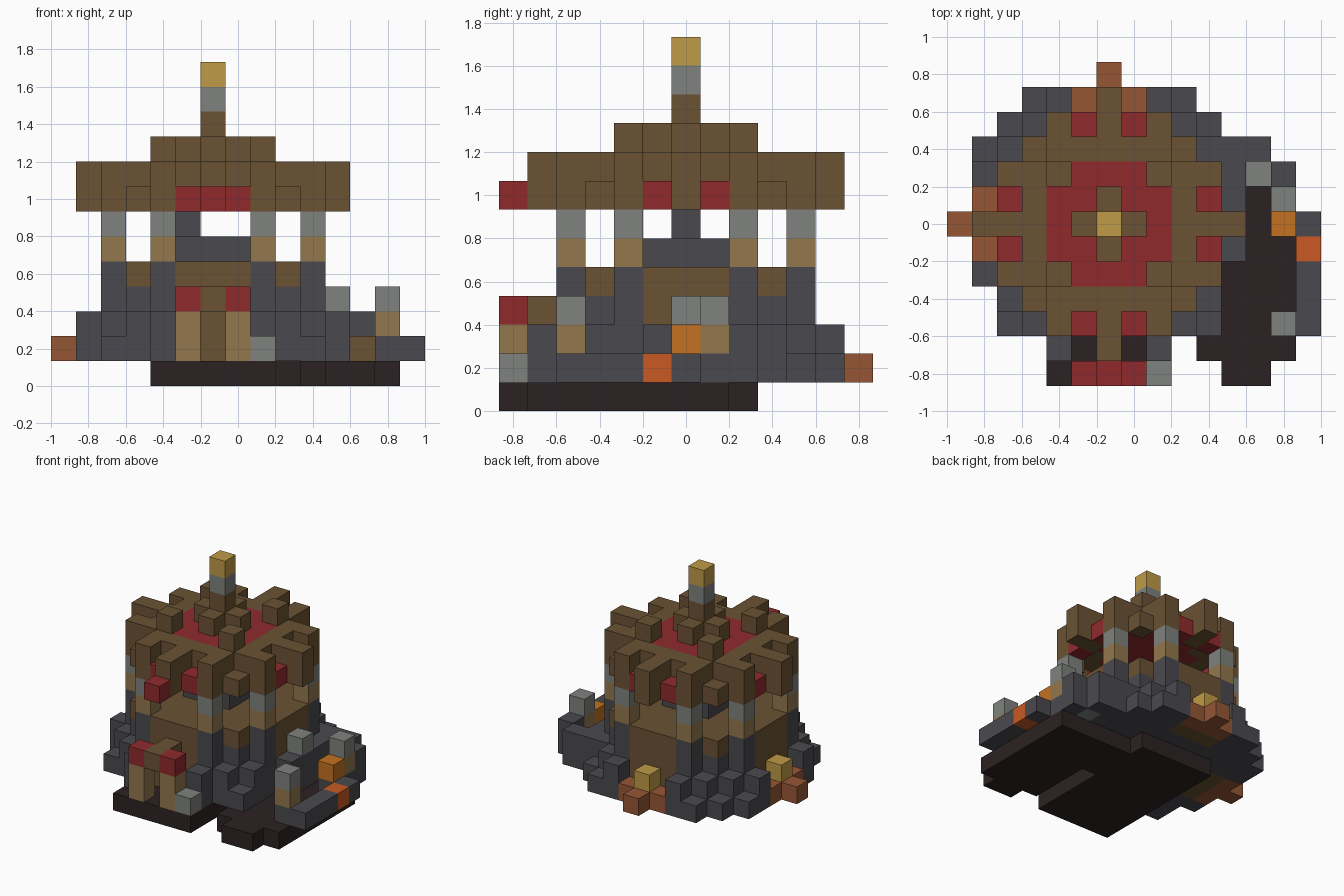
import bpy, bmesh
from mathutils import Vector

if "Cube" in bpy.data.objects:
    bpy.data.objects.remove(bpy.data.objects["Cube"])

S = 2 / 15                      # block size
ORIGIN = Vector((-S, 0, S / 2))  # centre of the tower's lowest block

COLOURS = {
    "timber brown": (107, 82, 51), "dark stone": (74, 74, 79), "black earth": (44, 34, 34),
    "tan wood": (146, 119, 77), "light stone": (126, 130, 125), "cloth red": (144, 42, 45),
    "gold": (190, 155, 70), "orange": (196, 113, 32), "ember": (200, 90, 36),
    "rust": (149, 86, 53),
}


def linear(c):
    c /= 255
    return c / 12.92 if c <= 0.04045 else ((c + 0.055) / 1.055) ** 2.4


MATS = {}
for name, rgb in COLOURS.items():
    mat = bpy.data.materials.new(name)
    mat.use_nodes = True
    colour = [linear(c) for c in rgb] + [1]
    mat.diffuse_color = colour
    bsdf = mat.node_tree.nodes["Principled BSDF"]
    bsdf.inputs["Base Color"].default_value = colour
    bsdf.inputs["Roughness"].default_value = 0.9
    MATS[name] = mat

blocks = {}   # block position -> part name
paint = {}    # part name -> colour


def part(name, colour, columns, low, high=None):
    """Stack blocks on each (x, y) column from level low to level high."""
    paint[name] = colour
    for x, y in columns:
        for z in range(low, (low if high is None else high) + 1):
            blocks[x, y, z] = name


def box(x0, x1, y0, y1):
    return {(x, y) for x in range(x0, x1 + 1) for y in range(y0, y1 + 1)}


def ring(x, y):
    """The column repeated on all eight symmetric places."""
    return {(a * p, b * q) for a, b in ((x, y), (y, x)) for p in (1, -1) for q in (1, -1)}


BROWN, STONE, LIGHT, TAN = "timber brown", "dark stone", "light stone", "tan wood"

# Earth under the tower and the yard at its side
earth = box(-2, 7, -5, 1) | box(-2, 2, -6, 2) | box(5, 6, -6, -6)
earth -= box(3, 3, -6, -2)
part("earth", "black earth", earth, 0)

# Rocky footing, lower at the rim
footing = {c for c in box(-5, 5, -5, 5)
           if c[0] ** 2 + c[1] ** 2 <= 34 and abs(c[0]) + abs(c[1]) < 9}
footing -= box(-1, 1, -5, -5) | box(-1, 1, 5, 5) | box(-5, -5, -1, 1)
footing -= {(-5, -3), (-3, -5), (3, -5), (5, -3), (5, -2)}
part("footing", STONE, footing, 1)
part("footing", STONE, {c for c in footing if c[0] ** 2 + c[1] ** 2 <= 29}, 2)
part("footing", STONE, {(5, 3), (6, 3), (7, 2)}, 1, 2)

# Tower body
body = {c for c in box(-4, 4, -4, 4) if abs(c[0]) + abs(c[1]) <= 6}
part("stone_walls", STONE, body, 1, 3)
part("timber_floor", BROWN, body, 4)
part("timber_walls", BROWN, ring(4, 0) | ring(4, 1), 1, 4)
part("pillar_bases", STONE, ring(4, 2), 1, 4)
part("pillars", TAN, ring(4, 2), 5)
part("pillar_heads", LIGHT, ring(4, 2), 6)
part("stone_hearth", STONE, box(-1, 1, -1, 1), 5)
part("hearth_chimney", STONE, {(-1, 0)}, 6)

# Roof
part("roof_cloth", "cloth red", box(-2, 2, -2, 2), 8)
part("roof_beams", BROWN, ring(3, 0) | ring(3, 1) | ring(3, 2), 8)
part("roof_eaves", BROWN, ring(4, 0) | ring(5, 0) | ring(4, 2), 7, 8)
part("roof_corners", BROWN, ring(3, 3), 7)
part("roof_knobs", BROWN, ring(2, 2), 8, 9)
part("roof_awnings", "cloth red", ring(4, 1) | {(0, -6)}, 7)
part("spire_foot", BROWN, ring(1, 0), 9)
part("spire_foot", BROWN, {(0, 0)}, 9, 10)
part("spire", LIGHT, {(0, 0)}, 11)
part("spire_tip", "gold", {(0, 0)}, 12)

# Front gate
part("gate_posts", TAN, {(-1, -6), (1, -6)}, 1, 2)
part("gate_caps", "cloth red", {(-1, -6), (1, -6)}, 3)
part("gate_lintel", BROWN, box(0, 0, -6, -5), 3)
part("gate_stone", LIGHT, {(2, -6)}, 1)

# Rust braziers at the back and the right side
for cells, middle in ((box(-1, 1, 5, 5) | {(0, 6)}, (0, 5)),
                      (box(-5, -5, -1, 1) | {(-6, 0)}, (-5, 0))):
    part("brazier_bowls", "rust", cells, 1)
    part("brazier_gold", "gold", {middle}, 2)

# Yard with kerb, posts, embers and barrel
part("yard_kerb", STONE, box(8, 8, -4, -2) | {(8, 0), (7, 0), (7, 1), (7, -4)}, 1)
part("yard_posts", TAN, {(7, -4), (7, 1)}, 2)
part("yard_post_heads", LIGHT, {(7, -4), (7, 1), (5, 0)}, 3)
part("yard_fire", "orange", {(7, 0)}, 2)
part("yard_ember", "ember", {(8, -1)}, 1)
part("barrel", BROWN, {(6, 2)}, 1)

# Build one mesh per part, with outer faces only
AXES = [Vector(v) * s for v in ((1, 0, 0), (0, 1, 0), (0, 0, 1)) for s in (1, -1)]
for name, colour in paint.items():
    bm = bmesh.new()
    for cell in [c for c, owner in blocks.items() if owner == name]:
        centre = Vector(cell)
        for n in AXES:
            if tuple(int(i) for i in centre + n) in blocks:
                continue
            a = Vector((n.y, n.z, n.x))
            b = n.cross(a)
            corners = [centre + (n + a * p + b * q) / 2
                       for p, q in ((-1, -1), (1, -1), (1, 1), (-1, 1))]
            face = bm.faces.new([bm.verts.new(c * S + ORIGIN) for c in corners])
            # Barrel lids are light
            face.material_index = int(name == "barrel" and n.z != 0)
    bmesh.ops.remove_doubles(bm, verts=bm.verts, dist=S / 100)
    mesh = bpy.data.meshes.new(name)
    bm.to_mesh(mesh)
    bm.free()
    mesh.materials.append(MATS[colour])
    if name == "barrel":
        mesh.materials.append(MATS[LIGHT])
    bpy.context.collection.objects.link(bpy.data.objects.new(name, mesh))
